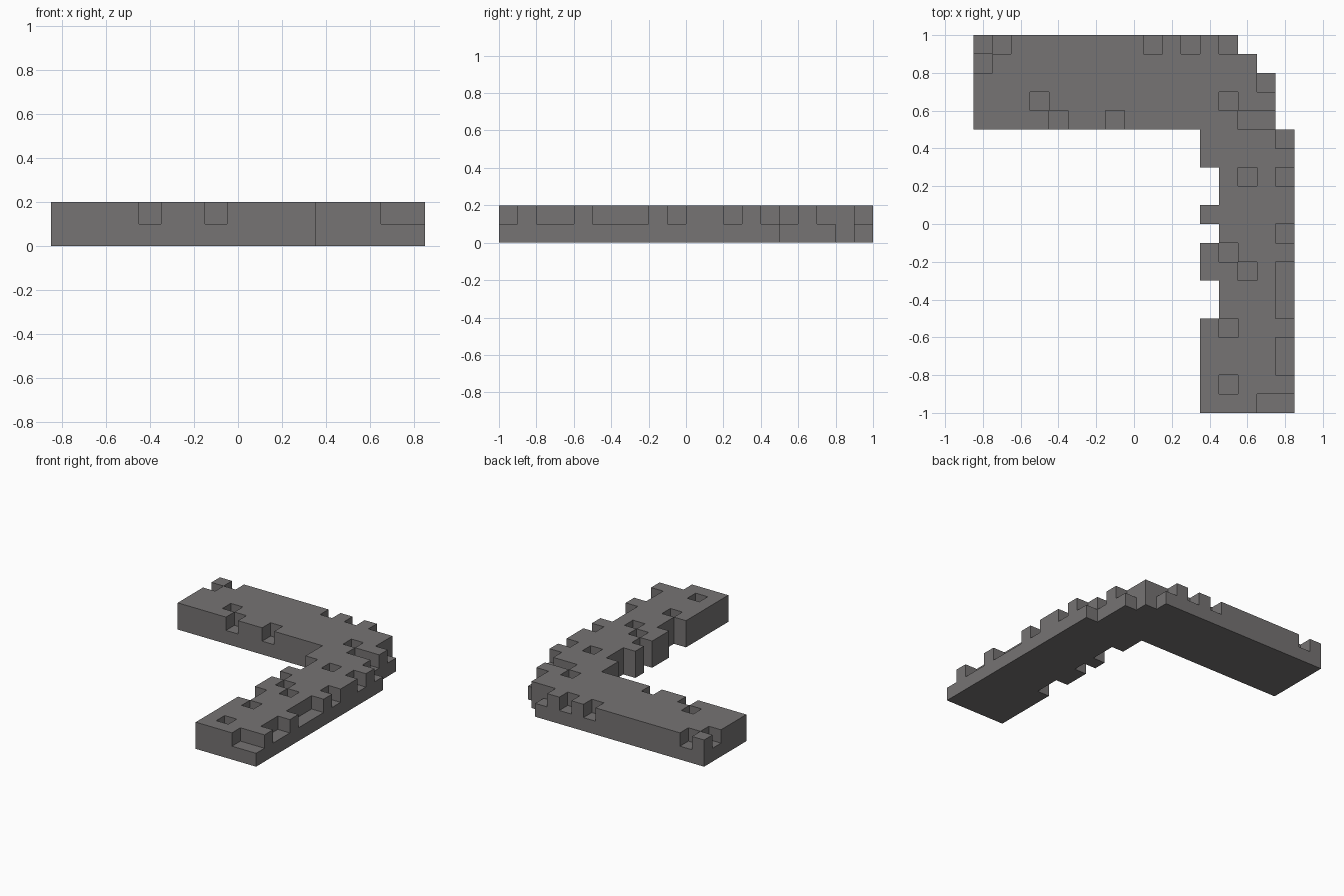
import bpy, bmesh
from mathutils import Vector

cube = bpy.data.objects.get("Cube")
if cube:
    bpy.data.objects.remove(cube, do_unlink=True)

CELL = 0.1
ORIGIN = Vector((-0.85, -1.0, 0.0))

stone = bpy.data.materials.new("grey stone")
stone.use_nodes = True
colour = (0.18, 0.172, 0.172, 1)
stone.diffuse_color = colour
stone.node_tree.nodes["Principled BSDF"].inputs["Base Color"].default_value = colour


def block(xs, ys):
    return {(i, j, k) for i in range(*xs) for j in range(*ys) for k in (0, 1)}


# Two wings of an L-shaped wall, in stone-sized cells
back_wing = block((0, 16), (15, 20))
side_wing = block((12, 17), (0, 15))

# Whole stones missing: stepped outer corner and gaps on the inner edge
gaps = [(14, 19), (15, 19), (15, 18)] + [(12, j) for j in (5, 6, 9, 11, 12)]

# Stones missing from the upper course only
back_chips = [(0, 18), (1, 19), (9, 19), (11, 19), (13, 19), (15, 17),
              (3, 16), (13, 16), (4, 15), (7, 15), (14, 15), (15, 15)]
edge_chips = [(16, j) for j in (0, 2, 3, 5, 6, 7, 9, 12, 14)]
side_chips = [(15, 0), (13, 1), (13, 4), (14, 7), (13, 8), (14, 12)]

removed = {(i, j, k) for i, j in gaps for k in (0, 1)}
removed |= {(i, j, 1) for i, j in back_chips + edge_chips + side_chips}
back_wing -= removed
side_wing -= removed
solid = back_wing | side_wing


def build_wing(name, cells):
    """Make a mesh from the exposed sides of the given cells."""
    bm = bmesh.new()
    for cell in sorted(cells):
        centre = Vector(cell) + Vector((0.5, 0.5, 0.5))
        for axis in range(3):
            for sign in (-1, 1):
                n = Vector((0, 0, 0))
                n[axis] = sign
                if tuple(int(c + d) for c, d in zip(cell, n)) in solid:
                    continue
                u = Vector((0, 0, 0))
                u[(axis + 1) % 3] = 0.5
                v = n.cross(u)
                mid = centre + n * 0.5
                corners = (mid - u - v, mid + u - v, mid + u + v, mid - u + v)
                bm.faces.new([bm.verts.new(ORIGIN + p * CELL) for p in corners])
    bmesh.ops.remove_doubles(bm, verts=bm.verts, dist=0.001)
    mesh = bpy.data.meshes.new(name)
    bm.to_mesh(mesh)
    bm.free()
    mesh.materials.append(stone)
    obj = bpy.data.objects.new(name, mesh)
    bpy.context.collection.objects.link(obj)


build_wing("back_wall_wing", back_wing)
build_wing("side_wall_wing", side_wing)
